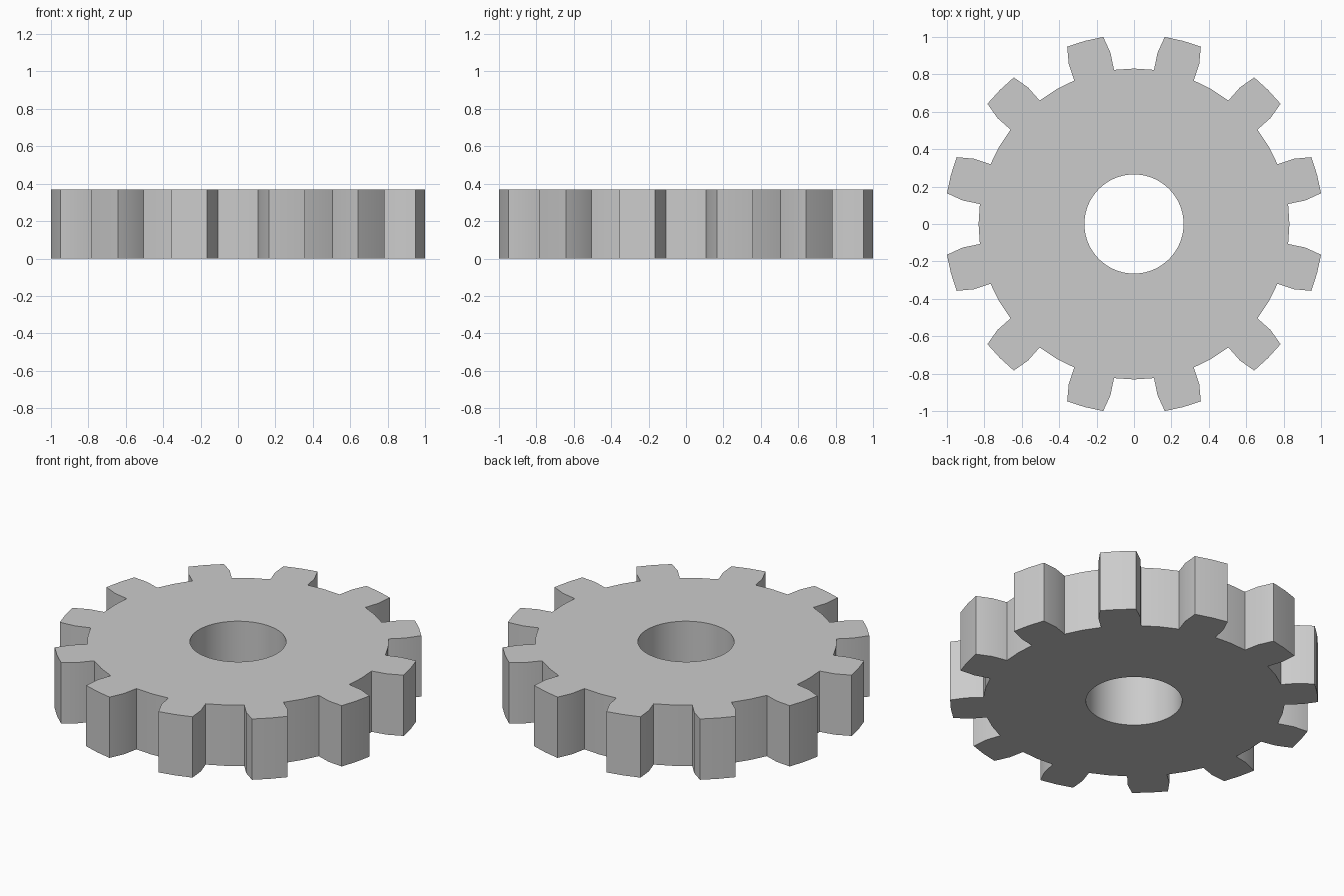
import bpy, bmesh
from math import sin, cos, radians, tau

if "Cube" in bpy.data.objects:
    bpy.data.objects.remove(bpy.data.objects["Cube"])

TEETH, HEIGHT, BORE = 12, 0.37, 0.265
# One tooth: (radius, angle from tooth centre in degrees), ending mid-gap
TOOTH = [(0.831, -7.6), (0.923, -7.2), (1.0135, -5.65), (1.0135, 0),
         (1.0135, 5.65), (0.923, 7.2), (0.831, 7.6), (0.831, 15)]


def polar(r, a, z):
    return (r * cos(a), r * sin(a), z)


# Toothed outline and an evenly spaced bore with the same point count
outer = [(r, radians(15 + 360 / TEETH * t + a)) for t in range(TEETH) for r, a in TOOTH]
n = len(outer)
start = radians(15 - 9)
inner = [(BORE, start + tau * i / n) for i in range(n)]

bm = bmesh.new()


def ring(points, z):
    return [bm.verts.new(polar(r, a, z)) for r, a in points]


def bridge(a, b):
    for i in range(n):
        j = (i + 1) % n
        bm.faces.new((a[i], a[j], b[j], b[i]))


# Outer wall, top, bore wall and bottom
loops = [ring(outer, 0), ring(outer, HEIGHT), ring(inner, HEIGHT), ring(inner, 0)]
for k in range(4):
    bridge(loops[k], loops[(k + 1) % 4])
bmesh.ops.recalc_face_normals(bm, faces=bm.faces)

mesh = bpy.data.meshes.new("gear")
bm.to_mesh(mesh)
bm.free()
gear = bpy.data.objects.new("gear", mesh)
bpy.context.collection.objects.link(gear)

# Smooth curved walls, keep tooth corners crisp
bpy.context.view_layer.objects.active = gear
gear.select_set(True)
bpy.ops.object.shade_smooth_by_angle(angle=radians(30))
